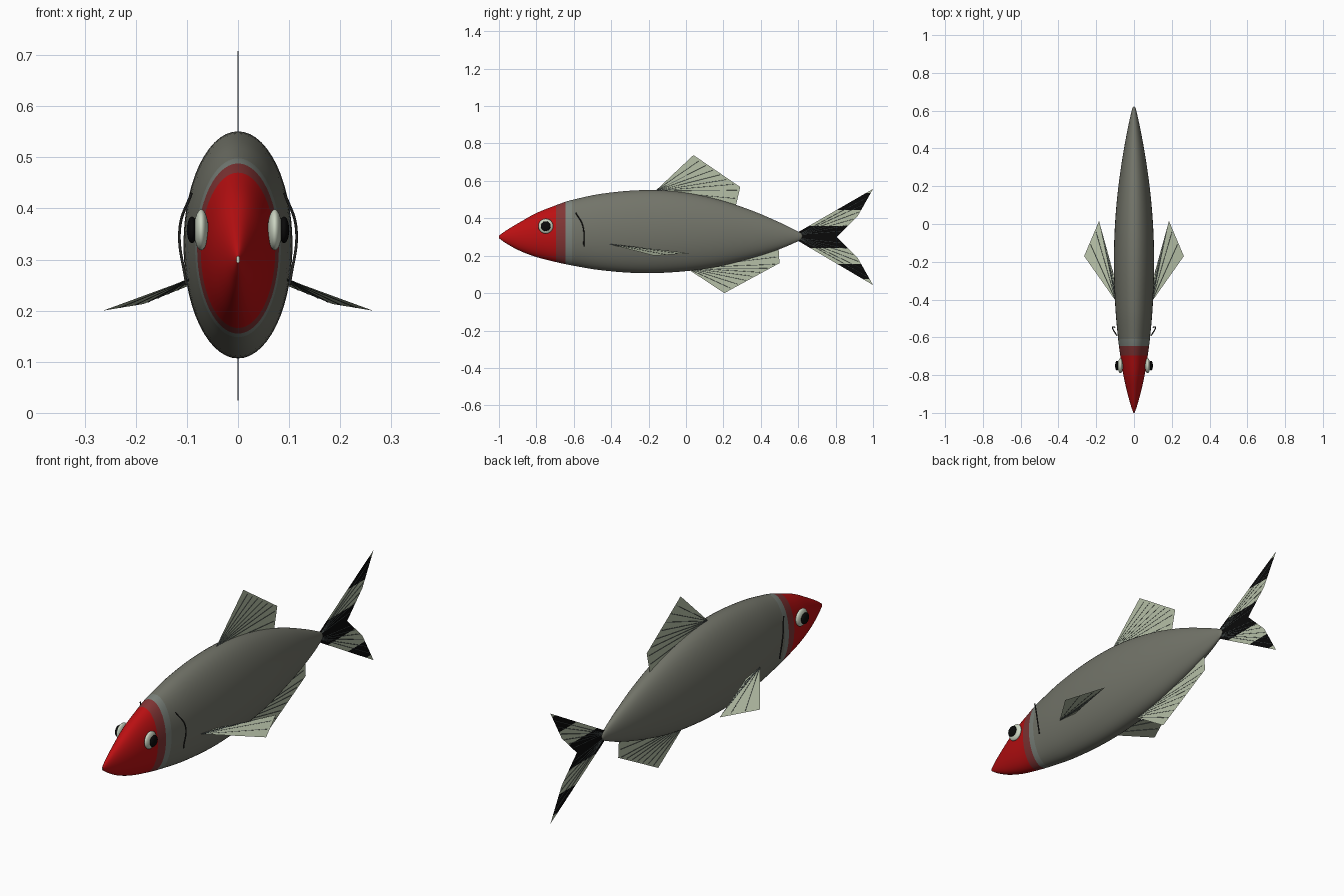
import bpy, bmesh, math
from mathutils import Vector

if "Cube" in bpy.data.objects:
    bpy.data.objects.remove(bpy.data.objects["Cube"])

def mat(name, col):
    m = bpy.data.materials.new(name)
    m.diffuse_color = (*col, 1)
    m.use_nodes = True
    m.node_tree.nodes["Principled BSDF"].inputs["Base Color"].default_value = m.diffuse_color
    return m

GREY = mat("body grey", (0.17, 0.175, 0.142))
BAND = mat("pale grey band", (0.20, 0.225, 0.20))
RED = mat("head red", (0.50, 0.005, 0.006))
DULL = mat("dull red", (0.22, 0.035, 0.035))
FIN = mat("fin pale green", (0.47, 0.53, 0.39))
BLACK = mat("black", (0.003, 0.003, 0.003))
RAY = mat("ray dark grey", (0.07, 0.085, 0.085))
WHITE = mat("eye white", (0.60, 0.66, 0.54))
GILL = mat("gill dark grey", (0.02, 0.02, 0.018))

def make(name, bm, mats):
    me = bpy.data.meshes.new(name)
    bm.to_mesh(me)
    bm.free()
    for m in mats:
        me.materials.append(m)
    ob = bpy.data.objects.new(name, me)
    bpy.context.collection.objects.link(ob)
    return ob

# Body: lofted ellipses from (y, top z, bottom z)
KEYS = [(-1.0, .307, .293), (-.96, .336, .265), (-.89, .378, .227), (-.80, .428, .193),
        (-.695, .470, .166), (-.645, .488, .155), (-.61, .498, .148), (-.46, .530, .123),
        (-.25, .550, .107), (-.05, .543, .113), (.15, .506, .138), (.34, .446, .184),
        (.50, .378, .235), (.60, .329, .278), (.617, .318, .290), (.623, .307, .303)]

def slope(i, c):
    a, b = KEYS[max(i - 1, 0)], KEYS[min(i + 1, len(KEYS) - 1)]
    return (b[c] - a[c]) / (b[0] - a[0])

stations = []
for i in range(len(KEYS) - 1):
    a, b = KEYS[i], KEYS[i + 1]
    d = b[0] - a[0]
    for k in range(5):
        t = k / 5
        row = [a[0] + t * d]
        for c in (1, 2):
            row.append((2*t**3 - 3*t**2 + 1) * a[c] + (t**3 - 2*t**2 + t) * d * slope(i, c)
                       + (3*t**2 - 2*t**3) * b[c] + (t**3 - t**2) * d * slope(i + 1, c))
        stations.append(row)
stations.append(list(KEYS[-1]))

N = 56
bm = bmesh.new()
rings = []
for y, top, bot in stations:
    h, zc = (top - bot) / 2, (top + bot) / 2
    rings.append([bm.verts.new((.48 * h * math.cos(2 * math.pi * j / N), y,
                                zc + h * math.sin(2 * math.pi * j / N))) for j in range(N)])
for r, s in zip(rings, rings[1:]):
    for j in range(N):
        bm.faces.new((r[j], r[(j + 1) % N], s[(j + 1) % N], s[j]))
snout = bm.faces.new(rings[0])
bm.faces.new(rings[-1])
bmesh.ops.recalc_face_normals(bm, faces=bm.faces)
for f in bm.faces:
    y = f.calc_center_median().y
    f.smooth = len(f.verts) == 4
    f.material_index = 1 if y < -.695 else 2 if y < -.645 else 3 if y < -.61 else 0
snout.material_index = 4
make("body", bm, [GREY, RED, DULL, BAND, WHITE])

# Thin rods that fan out across a fin
def add_rays(name, root, edge, count):
    bm = bmesh.new()
    root = Vector(root)
    edge = [Vector(p) for p in edge]
    lens = [(b - a).length for a, b in zip(edge, edge[1:])]
    for i in range(count):
        s = sum(lens) * (i + 1) / (count + 1)
        for k, l in enumerate(lens):
            if s <= l:
                break
            s -= l
        end = root.lerp(edge[k].lerp(edge[k + 1], s / lens[k]), .97)
        d = end - root
        m = d.to_track_quat('Z', 'Y').to_matrix().to_4x4()
        m.translation = (root + end) / 2
        bmesh.ops.create_cone(bm, segments=5, radius1=.0013, radius2=.0013,
                              depth=d.length, cap_ends=True, matrix=m)
    make(name, bm, [RAY])

def add_fin(name, pts, count):
    bm = bmesh.new()
    bm.faces.new([bm.verts.new(p) for p in pts])
    make(name, bm, [FIN])
    add_rays(name + "_rays", pts[0], pts[1:4], count)

# Dorsal and anal fins, with their bases sunk into the body
add_fin("dorsal_fin", [(0, -.165, .545), (0, .04, .738), (0, .29, .567), (0, .265, .46),
                       (0, .05, .45)], 8)
add_fin("anal_fin", [(0, 0, .135), (0, .205, 0), (0, .50, .16), (0, .495, .24),
                     (0, .25, .23)], 8)

# Paired fins, gills and eyes
def add_ball(name, loc, scale, m):
    bm = bmesh.new()
    bmesh.ops.create_uvsphere(bm, u_segments=32, v_segments=16, radius=1)
    for v in bm.verts:
        v.co = Vector(a * b + c for a, b, c in zip(v.co, scale, loc))
    for f in bm.faces:
        f.smooth = True
    make(name, bm, [m])

for side, s in (("right", 1), ("left", -1)):
    add_fin(side + "_pectoral_fin", [(s * .095, -.41, .262), (s * .264, -.17, .20),
                                     (s * .185, .016, .213), (s * .098, -.30, .248)], 6)
    add_ball(side + "_eye", (s * .072, -.75, .358), (.014, .04, .04), WHITE)
    add_ball(side + "_pupil", (s * .090, -.75, .358), (.010, .026, .026), BLACK)
    cu = bpy.data.curves.new(side + "_gill", 'CURVE')
    cu.dimensions = '3D'
    cu.bevel_depth = .003
    cu.bevel_resolution = 1
    sp = cu.splines.new('BEZIER')
    path = [(.091, -.59, .43), (.114, -.552, .36), (.101, -.546, .25)]
    sp.bezier_points.add(len(path) - 1)
    for p, (x, y, z) in zip(sp.bezier_points, path):
        p.co = (s * x, y, z)
        p.handle_left_type = p.handle_right_type = 'AUTO'
    cu.materials.append(GILL)
    bpy.context.collection.objects.link(bpy.data.objects.new(side + "_gill", cu))

# Forked tail: two lobes cut into level stripes
bm = bmesh.new()
UPPER = [(.598, .325), (1, .557), (.917, .41), (.805, .30), (.60, .302)]
LOWER = [(.598, .28), (1, .043), (.917, .19), (.805, .30), (.60, .302)]
for lobe in (UPPER, LOWER):
    bm.faces.new([bm.verts.new((0, y, z)) for y, z in lobe])
for off in (-.225, -.145, -.058, .058, .145, .235):
    bmesh.ops.bisect_plane(bm, geom=bm.verts[:] + bm.edges[:] + bm.faces[:],
                           plane_co=(0, 0, .30 + off), plane_no=(0, 0, 1))
for f in bm.faces:
    d = abs(f.calc_center_median().z - .30)
    f.material_index = 1 if d < .058 or .145 < d < .23 else 0
make("tail_fin", bm, [FIN, BLACK])
add_rays("upper_tail_rays", (0, .60, .312), [(0, y, z) for y, z in UPPER[1:4]], 6)
add_rays("lower_tail_rays", (0, .60, .294), [(0, y, z) for y, z in LOWER[1:4]], 6)
